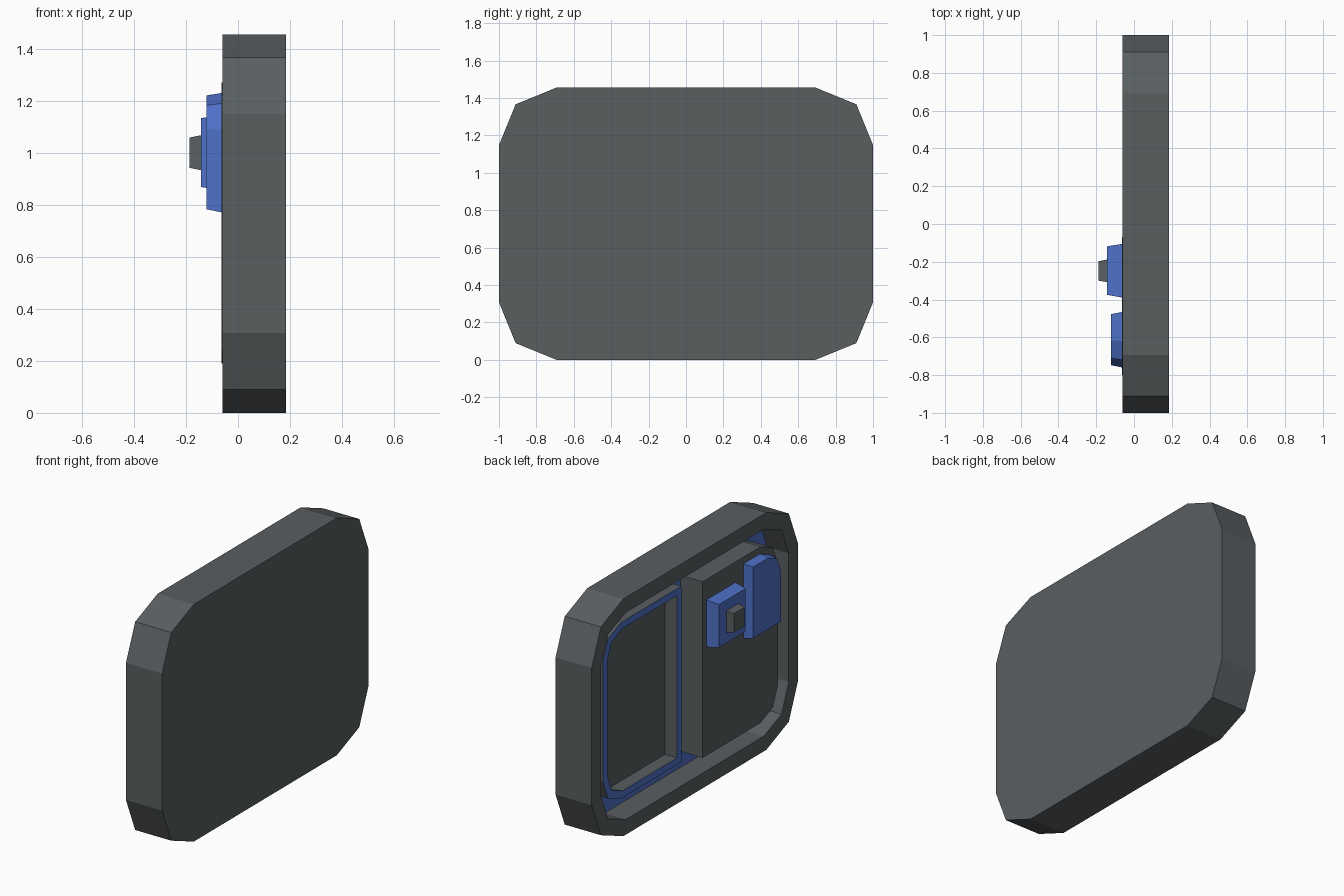
import bpy
import bmesh

cube = bpy.data.objects.get("Cube")
if cube:
    bpy.data.objects.remove(cube)


def material(name, rgb):
    mat = bpy.data.materials.new(name)
    mat.use_nodes = True
    mat.diffuse_color = (*rgb, 1)
    mat.node_tree.nodes["Principled BSDF"].inputs["Base Color"].default_value = (*rgb, 1)
    return mat


GREY, BLUE = 0, 1
MATERIALS = [material("dark grey", (0.100, 0.112, 0.118)),
             material("blue", (0.075, 0.160, 0.560))]


def outline(y0, y1, z0, z1, radius, corners="abcd"):
    """Rectangle in the YZ plane; the listed corners get a two-step bevel.
    a = low y low z, b = high y low z, c = high y high z, d = low y high z."""
    spots = [("a", y0, z0, 1, 1), ("b", y1, z0, -1, 1),
             ("c", y1, z1, -1, -1), ("d", y0, z1, 1, -1)]
    points = []
    for key, y, z, sy, sz in spots:
        if key not in corners:
            points.append((y, z))
            continue
        steps = [(0, radius), (0.29 * radius, 0.29 * radius), (radius, 0)]
        if key in "bd":
            steps.reverse()
        points += [(y + sy * a, z + sz * b) for a, b in steps]
    return points


def loft(name, rings, bands, cap):
    """Join outlines at given x positions; colour each band and the last cap."""
    bm = bmesh.new()
    loops = [[bm.verts.new((x, y, z)) for y, z in pts] for x, pts in rings]
    bm.faces.new(loops[0])
    for lower, upper, colour in zip(loops, loops[1:], bands):
        for i in range(len(lower)):
            j = (i + 1) % len(lower)
            face = bm.faces.new((lower[i], lower[j], upper[j], upper[i]))
            face.material_index = colour
    bm.faces.new(loops[-1]).material_index = cap
    bmesh.ops.recalc_face_normals(bm, faces=bm.faces)
    mesh = bpy.data.meshes.new(name)
    bm.to_mesh(mesh)
    bm.free()
    for mat in MATERIALS:
        mesh.materials.append(mat)
    obj = bpy.data.objects.new(name, mesh)
    bpy.context.collection.objects.link(obj)
    return obj


RIM, FLOOR, BACK = -0.06, 0.085, 0.185

# Case: thick slab with a hollowed side and a blue recess floor
outer = outline(-1, 1, 0, 1.455, 0.307)
inner = outline(-0.91, 0.91, 0.093, 1.362, 0.24)
loft("case", [(BACK, outer), (RIM, outer), (RIM, inner), (FLOOR, inner)],
     [GREY, GREY, GREY], BLUE)

# Solid door, standing slightly proud of the rim
door = outline(-0.80, -0.07, 0.19, 1.27, 0.17, "ad")
loft("door", [(FLOOR, door), (RIM - 0.004, door)], [GREY], GREY)

# Window panel: grey sides, blue front border, sunken grey pane
edge = 0.043
frame = outline(0.045, 0.805, 0.19, 1.27, 0.17, "bc")
pane = outline(0.045 + edge, 0.805 - edge, 0.19 + edge, 1.27 - edge, 0.145, "bc")
loft("window_panel", [(FLOOR, frame), (0, frame), (0, pane), (FLOOR - 0.004, pane)],
     [GREY, BLUE, GREY], GREY)

# Tapered blue plates and the grey knob on the door
loft("latch_plate", [(RIM, outline(-0.39, -0.105, 0.855, 1.145, 0, "")),
                     (-0.142, outline(-0.375, -0.118, 0.868, 1.133, 0, ""))],
     [BLUE], BLUE)
loft("latch_knob", [(-0.142, outline(-0.308, -0.188, 0.933, 1.067, 0, "")),
                    (-0.187, outline(-0.300, -0.197, 0.942, 1.058, 0, ""))],
     [GREY], GREY)
loft("corner_plate", [(RIM, outline(-0.76, -0.465, 0.77, 1.23, 0.14, "d")),
                      (-0.122, outline(-0.747, -0.477, 0.783, 1.22, 0.13, "d"))],
     [BLUE], BLUE)
